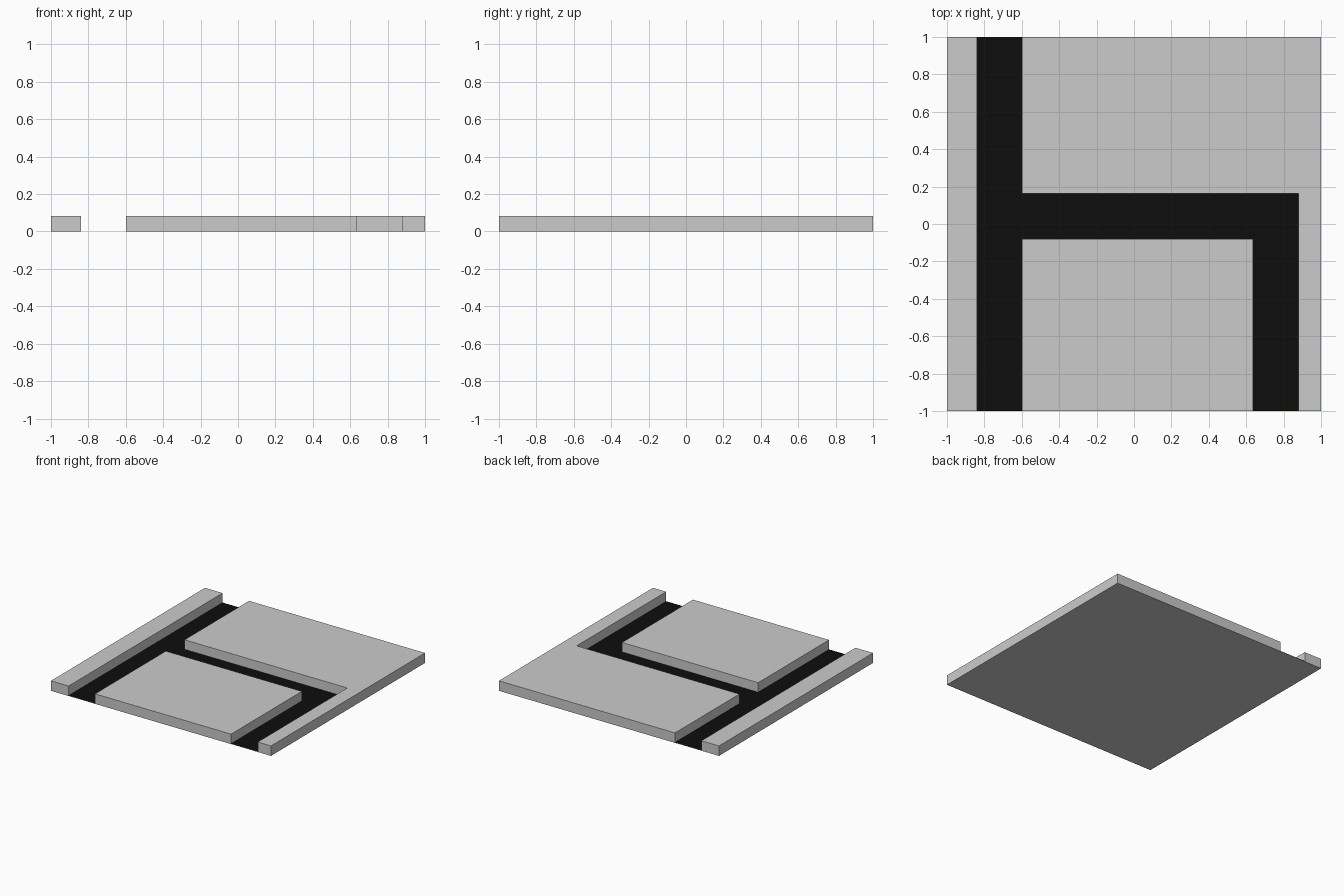
import bpy, bmesh

if "Cube" in bpy.data.objects:
    bpy.data.objects.remove(bpy.data.objects["Cube"])

HEIGHT = 0.082
ROAD_Z = 0.004


def slab(name, outline, z, thickness=0.0, material=None):
    """Flat polygon facing up, optionally extruded upward into a closed slab."""
    bm = bmesh.new()
    face = bm.faces.new([bm.verts.new((x, y, z)) for x, y in outline])
    if thickness:
        top = bmesh.ops.extrude_face_region(bm, geom=[face], use_keep_orig=True)
        verts = [g for g in top["geom"] if isinstance(g, bmesh.types.BMVert)]
        bmesh.ops.translate(bm, verts=verts, vec=(0, 0, thickness))
        bmesh.ops.recalc_face_normals(bm, faces=bm.faces)
    mesh = bpy.data.meshes.new(name)
    bm.to_mesh(mesh)
    bm.free()
    obj = bpy.data.objects.new(name, mesh)
    bpy.context.collection.objects.link(obj)
    if material:
        mesh.materials.append(material)
    return obj


def rect(x0, x1, y0, y1):
    return [(x0, y0), (x1, y0), (x1, y1), (x0, y1)]


black = bpy.data.materials.new("asphalt_black")
black.diffuse_color = (0.004, 0.004, 0.004, 1)
black.use_nodes = True
black.node_tree.nodes["Principled BSDF"].inputs["Base Color"].default_value = black.diffuse_color

# Raised pavement blocks
slab("left_pavement", rect(-1, -0.84, -1, 1), 0, HEIGHT)
slab("front_block", rect(-0.6, 0.637, -1, -0.08), 0, HEIGHT)
slab("back_block", [(-0.6, 0.163), (0.88, 0.163), (0.88, -1),
                    (1, -1), (1, 1), (-0.6, 1)], 0, HEIGHT)

# Road surface: straight street with a side street that bends to the front
road = [(-0.84, -1), (-0.6, -1), (-0.6, -0.08), (0.637, -0.08), (0.637, -1),
        (0.88, -1), (0.88, 0.163), (-0.6, 0.163), (-0.6, 1), (-0.84, 1)]
slab("road_surface", road, ROAD_Z, material=black)

# Grey underside below the road, facing down
slab("road_underside", road[::-1], 0)
